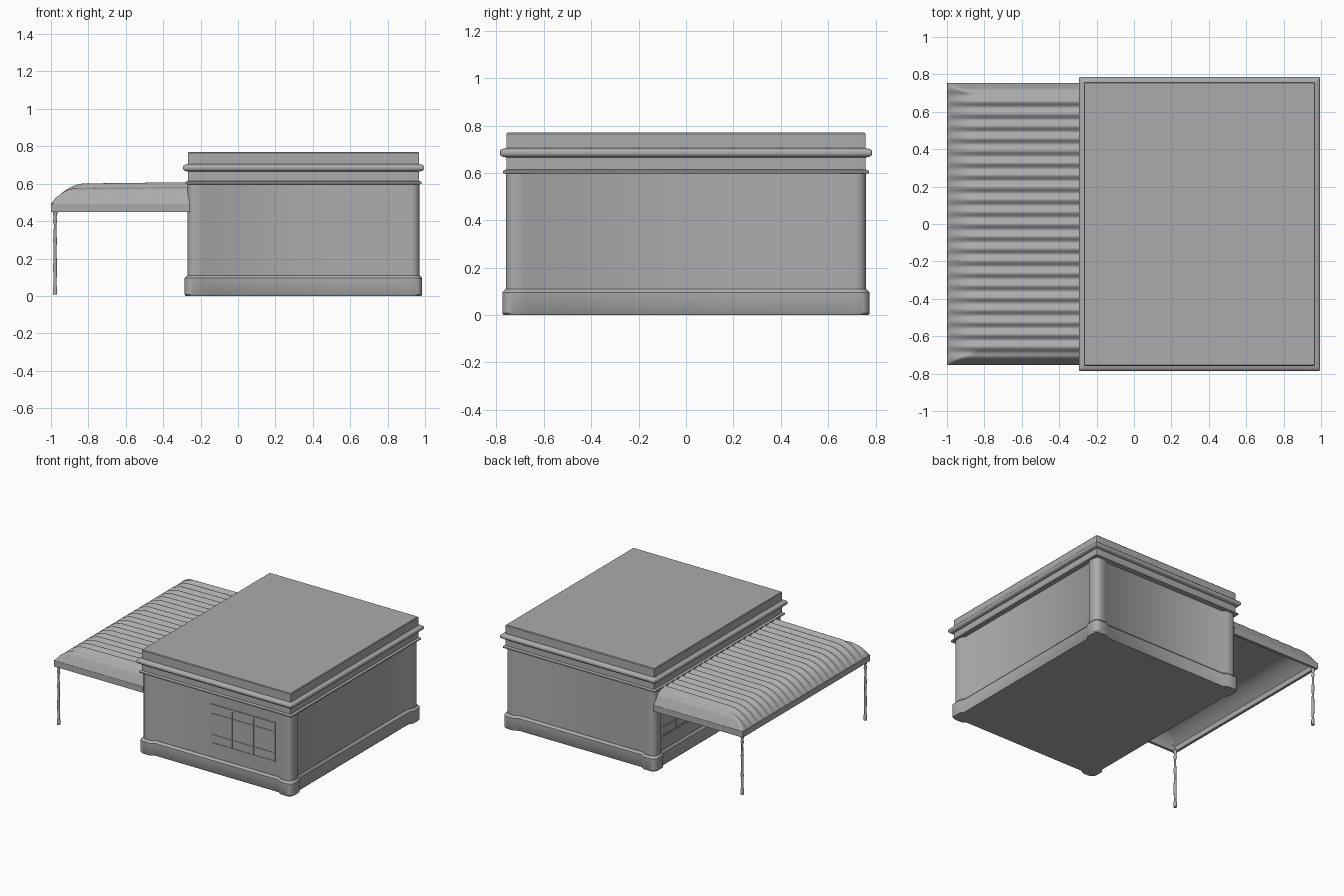
import bpy, bmesh, math
from mathutils import Matrix, Vector

if "Cube" in bpy.data.objects:
    bpy.data.objects.remove(bpy.data.objects["Cube"], do_unlink=True)

grey = bpy.data.materials.new("plain grey")
grey.use_nodes = True
colour = (0.41, 0.41, 0.41, 1)
grey.diffuse_color = colour
grey.node_tree.nodes["Principled BSDF"].inputs["Base Color"].default_value = colour

CX, HX, HY = 0.35, 0.62, 0.76      # building centre and half sizes
AX, AY = -1.0, 0.755               # awning outer edge and half length


def finish(name, bm, angle=35):
    bmesh.ops.recalc_face_normals(bm, faces=bm.faces)
    mesh = bpy.data.meshes.new(name)
    bm.to_mesh(mesh)
    bm.free()
    mesh.materials.append(grey)
    ob = bpy.data.objects.new(name, mesh)
    bpy.context.collection.objects.link(ob)
    bpy.ops.object.select_all(action="DESELECT")
    ob.select_set(True)
    bpy.context.view_layer.objects.active = ob
    bpy.ops.object.shade_smooth_by_angle(angle=math.radians(angle))
    return ob


def add_box(bm, centre, size):
    m = Matrix.Translation(centre) @ Matrix.Diagonal((*size, 1))
    bmesh.ops.create_cube(bm, size=1, matrix=m)


def outline(corner, middle, radius):
    """Plan of the building: rounded corner piers with recessed walls between."""
    X, Y = HX + corner, HY + corner
    arc = [(X - radius + radius * math.cos(a), Y - radius + radius * math.sin(a))
           for a in (math.pi / 2 * i / 6 for i in range(7))]
    quarter = [(HX + middle, HY - 0.11), (X, HY - 0.08), *arc,
               (HX - 0.08, Y), (HX - 0.11, HY + middle)]
    pts = []
    for sx, sy in ((1, 1), (-1, 1), (-1, -1), (1, -1)):
        q = quarter if sx * sy > 0 else quarter[::-1]
        pts += [(CX + sx * x, sy * y) for x, y in q]
    return pts


def loft(name, rows, radius, angle=35):
    """Stack plans, each row being corner offset, middle offset, height."""
    bm = bmesh.new()
    rings = [[bm.verts.new((x, y, z)) for x, y in outline(c, m, radius)]
             for c, m, z in rows]
    n = len(rings[0])
    for a, b in zip(rings, rings[1:]):
        for i in range(n):
            j = (i + 1) % n
            bm.faces.new((a[i], a[j], b[j], b[i]))
    bm.faces.new(rings[0])
    bm.faces.new(rings[-1])
    return finish(name, bm, angle)


def even(rows):
    return [(o, o, z) for o, z in rows]


# Building, from the ground up
loft("plinth", [(0.01, -0.01, 0), (0.015, -0.004, 0.008), (0.015, -0.004, 0.095),
                (0.002, -0.018, 0.11)], 0.04)
loft("walls", [(0, -0.02, 0.1), (0, -0.02, 0.602)], 0.04)
loft("string_course", even([(0, 0.597), (0.012, 0.599), (0.012, 0.608), (0, 0.614)]), 0.004)
loft("frieze", even([(-0.002, 0.61), (-0.002, 0.67)]), 0.004)
loft("cornice", even([(0, 0.665), (0.018, 0.67), (0.025, 0.677), (0.025, 0.693),
                      (0.018, 0.7), (0, 0.705)]), 0.004, 50)
loft("parapet_roof", even([(-0.002, 0.7), (-0.002, 0.765), (-0.006, 0.77)]), 0.004)


# Windows: thin frame and glazing bars on a flat pane
def window(name, place, turn=0, w=0.54, h=0.3):
    bm = bmesh.new()
    add_box(bm, (0, 0, 0), (w, 0.006, h))
    for x in (-0.5, -0.167, 0.167, 0.5):
        t = 0.012 if abs(x) == 0.5 else 0.006
        add_box(bm, (x * (w - t), -0.003, 0), (t, 0.009, h))
    for z in (-0.5, -0.27, 0.27, 0.5):
        t = 0.012 if abs(z) == 0.5 else 0.006
        add_box(bm, (0, -0.003, z * (h - t)), (w, 0.008, t))
    ob = finish(name, bm)
    ob.location = place
    ob.rotation_euler.z = turn


window("front_window", (0.56, 0.02 - HY, 0.36))
window("awning_side_window", (CX - HX + 0.02, 0.39, 0.36), -math.pi / 2)


# Awning: corrugated top curving down at its outer edge and both ends
def ease(d, width):
    return 1 - (1 - min(max(d / width, 0), 1)) ** 2


def awning_height(x, y, ripple):
    end = ease(AY - abs(y), 0.09)
    f = min(ease(x - AX, 0.18), end)
    z = 0.49 + 0.1 * f + 0.012 * f * (x - AX)
    wave = 0.009 * math.cos(2 * math.pi * y / 0.0655) * (0.2 + 0.8 * f)
    wave += 0.012 * math.sin(2 * math.pi * x / 0.1) * end * (1 - end)
    return z + ripple * wave


def awning_sheet(name, ripple, drop):
    bm = bmesh.new()
    nx, ny = 30, 230
    grid = []
    for i in range(nx + 1):
        x = AX + 0.74 * (i / nx) ** 1.5
        row = []
        for j in range(ny + 1):
            y = AY * (2 * j / ny - 1)
            row.append(bm.verts.new((x, y, awning_height(x, y, ripple) - drop)))
        grid.append(row)
    for a, b in zip(grid, grid[1:]):
        for j in range(ny):
            bm.faces.new((a[j], b[j], b[j + 1], a[j + 1]))
    return finish(name, bm, 60)


awning_sheet("awning_roof", 1, 0)
awning_sheet("awning_underside", 0, 0.025)

bm = bmesh.new()
add_box(bm, (AX + 0.01, 0, 0.47), (0.02, 2 * AY, 0.045))
for s in (-1, 1):
    add_box(bm, (AX + 0.375, s * (AY - 0.01), 0.47), (0.73, 0.02, 0.045))
finish("awning_rim", bm)


# Turned posts under the outer corners of the awning
def post(name, y):
    profile = [(0.012, 0.008), (0.012, 0.045), (0.008, 0.055), (0.011, 0.15),
               (0.008, 0.25), (0.011, 0.3), (0.008, 0.33), (0.007, 0.38),
               (0.012, 0.4), (0.008, 0.42), (0.013, 0.44), (0.013, 0.455)]
    bm = bmesh.new()
    rings = []
    for r, z in profile:
        ring = bmesh.ops.create_circle(bm, segments=10, radius=r,
                                       matrix=Matrix.Translation((AX + 0.022, y, z)))
        rings.append(ring["verts"])
    for a, b in zip(rings, rings[1:]):
        for i in range(10):
            j = (i + 1) % 10
            bm.faces.new((a[i], a[j], b[j], b[i]))
    bm.faces.new(rings[0])
    bm.faces.new(rings[-1])
    finish(name, bm, 45)


post("front_awning_post", 0.025 - AY)
post("back_awning_post", AY - 0.025)
